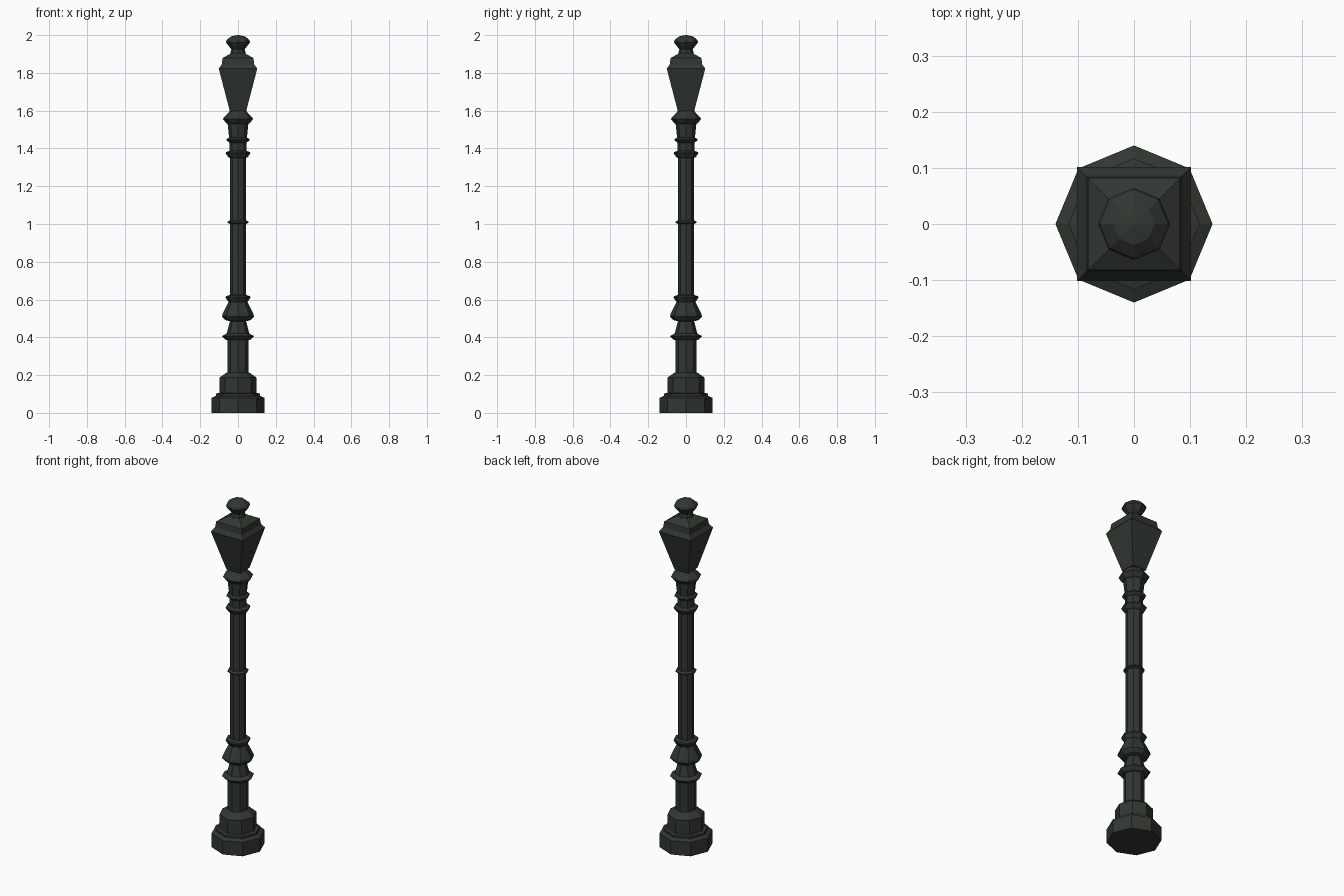
import bpy, bmesh, math

mat = bpy.data.materials.new("dark green iron")
mat.diffuse_color = (0.030, 0.038, 0.031, 1)


def lathe(name, profile, sides=8, turn=0.0):
    """Stack flat-sided rings given as (radius, height) and cap both ends."""
    bm = bmesh.new()
    rings = []
    for r, z in profile:
        rings.append([bm.verts.new((r * math.cos(turn + math.tau * i / sides),
                                    r * math.sin(turn + math.tau * i / sides), z))
                      for i in range(sides)])
    for a, b in zip(rings, rings[1:]):
        for i in range(sides):
            j = (i + 1) % sides
            bm.faces.new((a[i], a[j], b[j], b[i]))
    bm.faces.new(rings[0][::-1])
    bm.faces.new(rings[-1])
    mesh = bpy.data.meshes.new(name)
    bm.to_mesh(mesh)
    bm.free()
    mesh.materials.append(mat)
    obj = bpy.data.objects.new(name, mesh)
    bpy.context.collection.objects.link(obj)
    return obj


def square(name, profile):
    """Square part; the profile gives half widths."""
    return lathe(name, [(h * math.sqrt(2), z) for h, z in profile], 4, math.pi / 4)


# Stepped plinth
lathe("base_plinth", [(0.14, 0), (0.14, 0.08), (0.117, 0.09), (0.117, 0.102),
                      (0.098, 0.106), (0.098, 0.187), (0.062, 0.212), (0.055, 0.215)])

# Lower column with collars and bulb
lathe("lower_column", [(0.055, 0.21), (0.055, 0.385), (0.068, 0.388), (0.085, 0.406),
                       (0.06, 0.42), (0.043, 0.485), (0.068, 0.492), (0.085, 0.51),
                       (0.081, 0.525), (0.05, 0.587), (0.054, 0.592),
                       (0.066, 0.61), (0.064, 0.618), (0.043, 0.624)])

# Slender shaft and its middle ring
lathe("shaft", [(0.043, 0.62), (0.043, 1.37)])
lathe("shaft_ring", [(0.043, 1.0), (0.055, 1.006), (0.055, 1.012), (0.043, 1.02)])

# Upper collars and capital
lathe("capital", [(0.043, 1.35), (0.052, 1.355), (0.066, 1.375), (0.063, 1.38),
                  (0.045, 1.388), (0.045, 1.43), (0.062, 1.444), (0.06, 1.45),
                  (0.047, 1.457), (0.055, 1.53), (0.062, 1.534), (0.08, 1.556),
                  (0.076, 1.562), (0.046, 1.595), (0.044, 1.603)])

# Square lantern and stepped roof
square("lantern_body", [(0.043, 1.597), (0.102, 1.823)])
square("lantern_roof", [(0.102, 1.823), (0.086, 1.845), (0.082, 1.878), (0.035, 1.905)])

# Finial knob
lathe("finial", [(0.04, 1.89), (0.04, 1.908), (0.035, 1.925), (0.05, 1.943),
                 (0.064, 1.962), (0.06, 1.975), (0.037, 1.993), (0.004, 2.0)])
